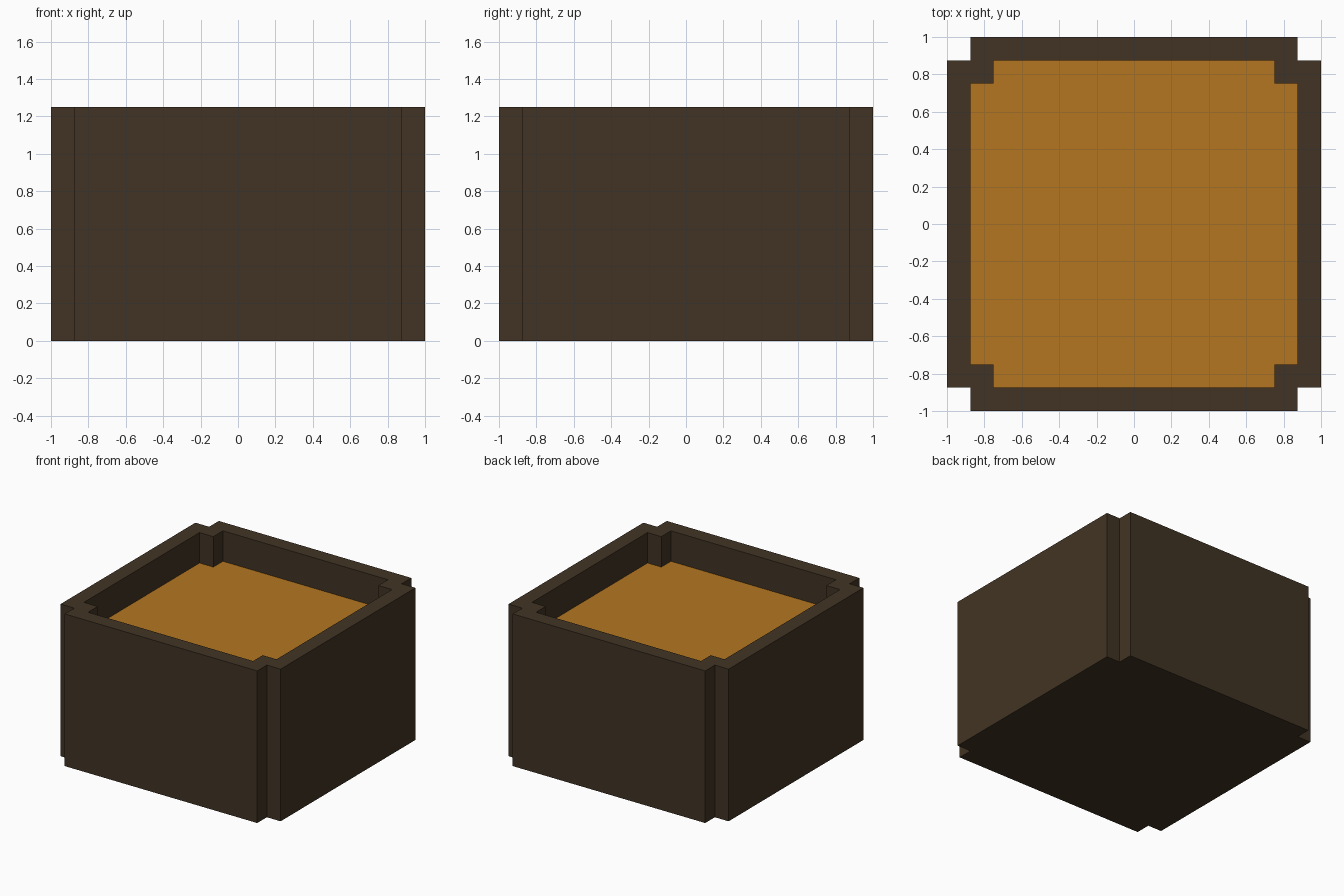
import bpy
import bmesh

cube = bpy.data.objects.get("Cube")
if cube:
    bpy.data.objects.remove(cube, do_unlink=True)

HEIGHT = 1.25
FILL_LEVEL = 1.0
WALL = 0.125


def make_material(name, colour):
    mat = bpy.data.materials.new(name)
    mat.use_nodes = True
    mat.diffuse_color = colour
    bsdf = next(n for n in mat.node_tree.nodes if n.type == 'BSDF_PRINCIPLED')
    bsdf.inputs["Base Color"].default_value = colour
    return mat


def notched_square(half):
    """Square outline with a small square notch cut from each corner."""
    inner = half - WALL
    points = []
    x, y = 1, 0
    for _ in range(4):
        # corner between direction (x, y) and its left turn (-y, x)
        for a, b in ((half, inner), (inner, inner), (inner, half)):
            points.append((a * x - b * y, a * y + b * x))
        x, y = -y, x
    return points


def ring(bm, half, z):
    return [bm.verts.new((x, y, z)) for x, y in notched_square(half)]


def bridge(bm, lower, upper):
    n = len(lower)
    for i in range(n):
        j = (i + 1) % n
        bm.faces.new((lower[i], lower[j], upper[j], upper[i]))


def finish(bm, name, material):
    mesh = bpy.data.meshes.new(name)
    bm.to_mesh(mesh)
    bm.free()
    mesh.materials.append(material)
    obj = bpy.data.objects.new(name, mesh)
    bpy.context.collection.objects.link(obj)
    return obj


brown = make_material("dark brown", (0.053, 0.034, 0.017, 1))
amber = make_material("amber", (0.462, 0.181, 0.015, 1))

# Casing: base, outer walls, rim and inner walls of the recess
bm = bmesh.new()
loops = [ring(bm, 1, 0), ring(bm, 1, HEIGHT),
         ring(bm, 1 - WALL, HEIGHT), ring(bm, 1 - WALL, FILL_LEVEL)]
bm.faces.new(reversed(loops[0]))
for lower, upper in zip(loops, loops[1:]):
    bridge(bm, lower, upper)
finish(bm, "casing", brown)

# Filling: flat surface inside the recess
bm = bmesh.new()
bm.faces.new(ring(bm, 1 - WALL, FILL_LEVEL))
finish(bm, "filling", amber)
